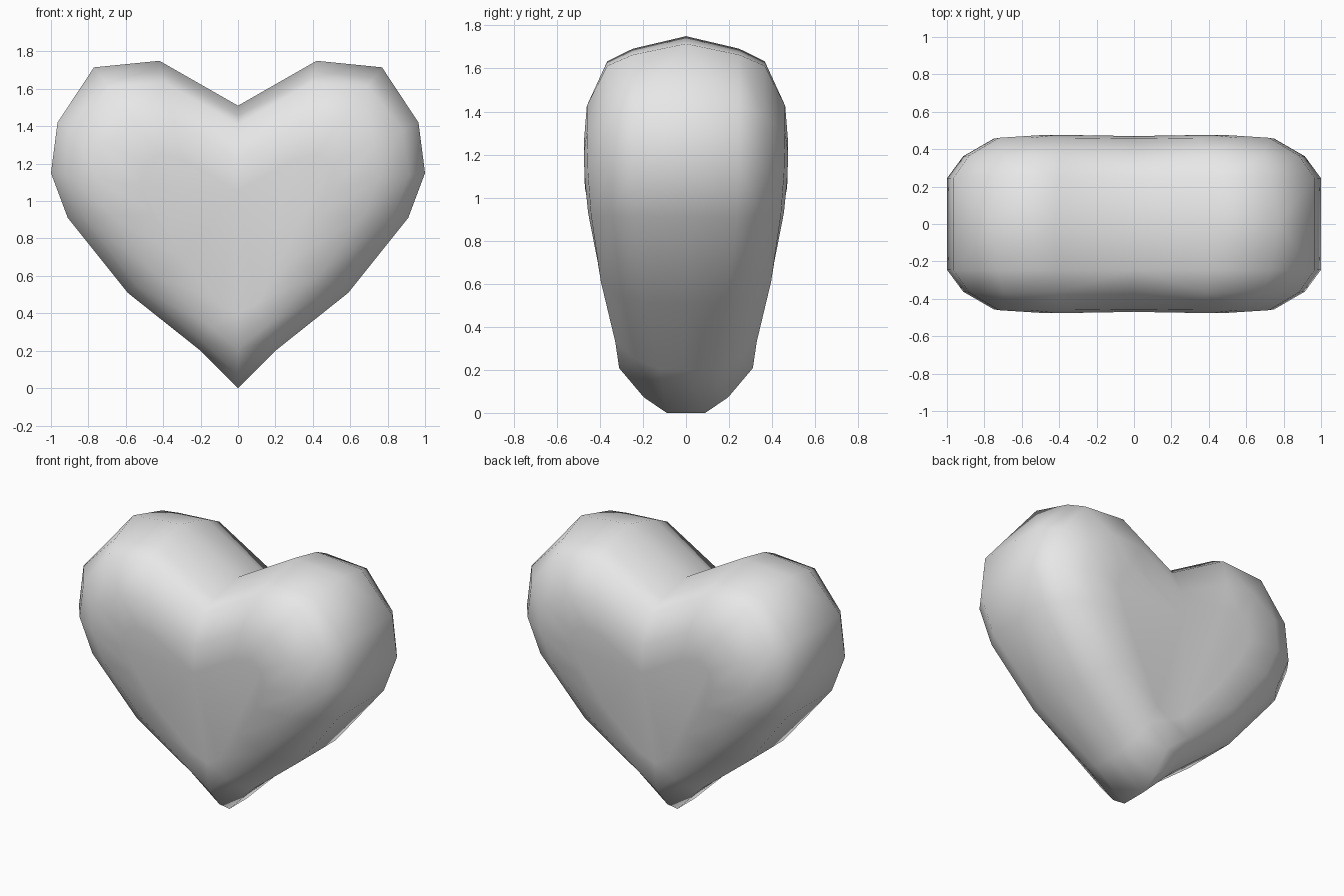
import bpy
import bmesh

cube = bpy.data.objects.get("Cube")
if cube:
    bpy.data.objects.remove(cube)

# Colour
grey = bpy.data.materials.new("plain_grey")
grey.use_nodes = True
colour = (0.8, 0.8, 0.8, 1)
grey.diffuse_color = colour
grey.node_tree.nodes["Principled BSDF"].inputs["Base Color"].default_value = colour

# Half outline from notch to tip: (x, z), inner point (x, z), depth, end roundness
outline = [
    ((0, 1.51), (0, 1.05), 0.47, 1),
    ((0.42, 1.75), (0.3, 1.22), 0.475, 1),
    ((0.77, 1.715), (0.42, 1.25), 0.475, 1),
    ((0.965, 1.42), (0.5, 1.2), 0.475, 1),
    ((1, 1.15), (0.52, 1.08), 0.47, 1),
    ((0.91, 0.91), (0.45, 0.93), 0.455, 1),
    ((0.59, 0.51), (0.3, 0.7), 0.41, 1.2),
    ((0.2, 0.2), (0.1, 0.45), 0.345, 1.6),
    ((0, 0), (0, 0.4), 0.33, 2),
]
# Rounding from the rim to the face: (inset on top, inset elsewhere, depth share)
rounding = [(0, 0, 0), (0.11, 0, 0.52), (0.22, 0.18, 0.77), (0.62, 0.52, 0.97), (1, 1, 1)]

# Quarter heart: nested rings bridged from rim to front face
bm = bmesh.new()
rings = []
for top, low, share in rounding:
    ring = []
    for outer, inner, depth, power in outline:
        t = top if outer[1] > 1.45 else low
        x, z = (o + (i - o) * t for o, i in zip(outer, inner))
        ring.append(bm.verts.new((x, -depth * share ** power, z)))
    rings.append(ring)
for a, b in zip(rings, rings[1:]):
    for i in range(len(outline) - 1):
        bm.faces.new((a[i], b[i], b[i + 1], a[i + 1]))
bm.faces.new(rings[-1][::-1])
for face in bm.faces:
    face.smooth = True

mesh = bpy.data.meshes.new("heart")
bm.to_mesh(mesh)
bm.free()
mesh.materials.append(grey)
heart = bpy.data.objects.new("heart", mesh)
bpy.context.collection.objects.link(heart)

# Mirror to the other side and to the back
mirror = heart.modifiers.new("mirror", "MIRROR")
mirror.use_axis = (True, True, False)
